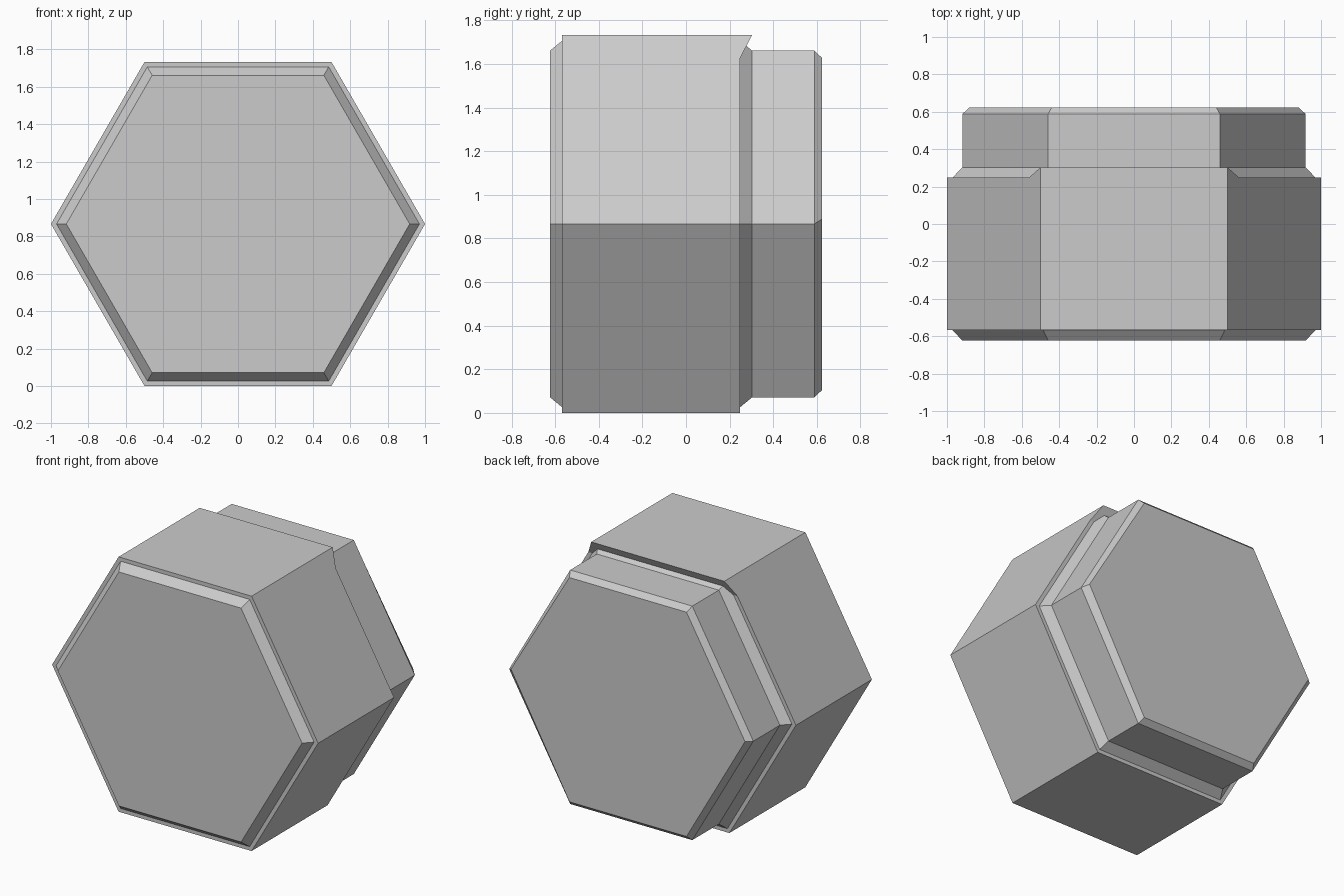
import bpy, bmesh, math

if "Cube" in bpy.data.objects:
    bpy.data.objects.remove(bpy.data.objects["Cube"])

CZ = math.sqrt(3) / 2


def hex_ring(bm, r, y):
    return [bm.verts.new((r * math.cos(i * math.pi / 3), y,
                          CZ + r * math.sin(i * math.pi / 3))) for i in range(6)]


def finish(bm, name):
    bmesh.ops.recalc_face_normals(bm, faces=bm.faces)
    mesh = bpy.data.meshes.new(name)
    bm.to_mesh(mesh)
    bm.free()
    obj = bpy.data.objects.new(name, mesh)
    bpy.context.collection.objects.link(obj)
    return obj


# Inner core: chamfered front plate, stepped collar and rear cap
bm = bmesh.new()
profile = [(0.918, -0.623), (0.97, -0.568), (0.97, 0.248),
           (0.918, 0.303), (0.918, 0.588), (0.88, 0.623)]
rings = [hex_ring(bm, r, y) for r, y in profile]
rings[-1][0].co.z += 0.022
for a, b in zip(rings, rings[1:]):
    for i in range(6):
        j = (i + 1) % 6
        bm.faces.new((a[i], a[j], b[j], b[i]))
bm.faces.new(rings[0])
bm.faces.new(rings[-1])
finish(bm, "inner_core")

# Outer hexagonal body with an undercut lip along the top rear edge
bm = bmesh.new()
f = hex_ring(bm, 1.0, -0.568)
b = hex_ring(bm, 1.0, 0.248)
for i in (1, 2):
    b[i].co.y = 0.303
lip_r, lip_l = [bm.verts.new((s * 0.561, 0.248, 2 * CZ - 0.061 * math.sqrt(3)))
                for s in (1, -1)]
for i in (1, 3, 4, 5):
    j = (i + 1) % 6
    if i != 1:
        if i == 3 or i == 4 or i == 5:
            bm.faces.new((f[i], f[j], b[j], b[i]))
    else:
        bm.faces.new((f[1], f[2], b[2], b[1]))
bm.faces.new((f[0], f[1], b[1], lip_r, b[0]))
bm.faces.new((f[2], f[3], b[3], lip_l, b[2]))
bm.faces.new((b[1], b[2], lip_l, lip_r))
bm.faces.new((b[0], lip_r, lip_l, b[3], b[4], b[5]))
bm.faces.new(f)
finish(bm, "outer_body")
